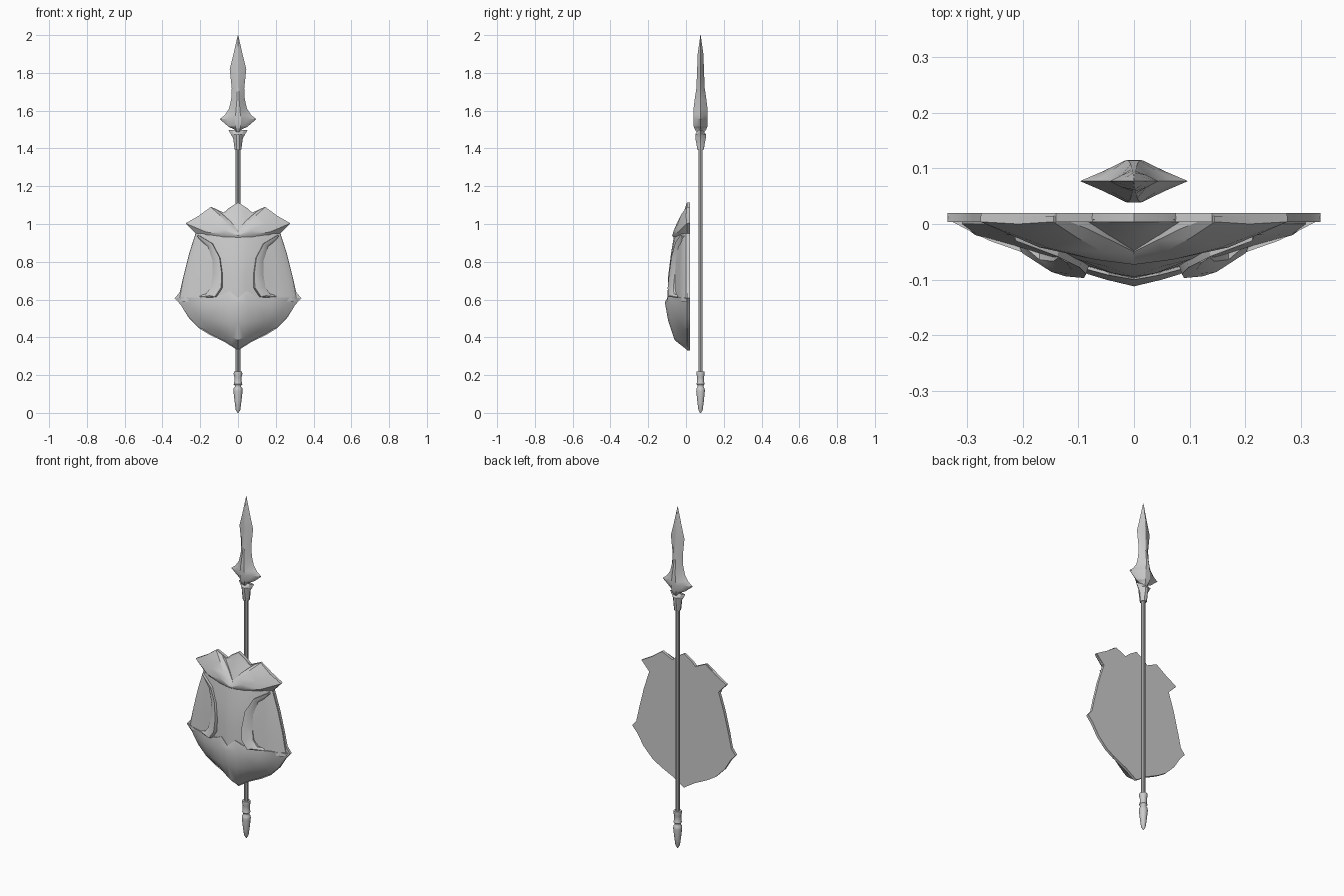
import bpy, bmesh, math

cube = bpy.data.objects.get("Cube")
if cube:
    bpy.data.objects.remove(cube, do_unlink=True)

steel = bpy.data.materials.new("grey_steel")
steel.use_nodes = True
GREY = (0.6, 0.6, 0.6, 1)
steel.diffuse_color = GREY
steel.node_tree.nodes["Principled BSDF"].inputs["Base Color"].default_value = GREY


def finish(name, bm, angle=30):
    bmesh.ops.recalc_face_normals(bm, faces=bm.faces)
    me = bpy.data.meshes.new(name)
    bm.to_mesh(me)
    bm.free()
    me.materials.append(steel)
    ob = bpy.data.objects.new(name, me)
    bpy.context.collection.objects.link(ob)
    bpy.ops.object.select_all(action='DESELECT')
    bpy.context.view_layer.objects.active = ob
    ob.select_set(True)
    bpy.ops.object.shade_smooth_by_angle(angle=math.radians(angle))
    return ob


def plate(name, rows, back=0.014, angle=30):
    """Grid of half-width points, mirrored in x and closed to a flat back."""
    bm = bmesh.new()
    for s in (1, -1):
        grid = [[bm.verts.new((s * x, y, z)) for x, y, z in row] for row in rows]
        for a, b in zip(grid, grid[1:]):
            for i in range(len(a) - 1):
                bm.faces.new((a[i], a[i + 1], b[i + 1], b[i]))
    bmesh.ops.remove_doubles(bm, verts=bm.verts, dist=1e-5)
    bmesh.ops.recalc_face_normals(bm, faces=bm.faces)
    rim = [e for e in bm.edges if e.is_boundary]
    geo = bmesh.ops.extrude_edge_only(bm, edges=rim)["geom"]
    for v in geo:
        if isinstance(v, bmesh.types.BMVert):
            v.co.y = back
    bmesh.ops.holes_fill(bm, edges=[e for e in bm.edges if e.is_boundary], sides=0)
    return finish(name, bm, angle)


def loft(name, rings, y0, angle=30):
    """Closed stack of equal-sized rings of (x, y, z) around the spear axis."""
    bm = bmesh.new()
    vs = [[bm.verts.new((x, y + y0, z)) for x, y, z in r] for r in rings]
    n = len(vs[0])
    for a, b in zip(vs, vs[1:]):
        for i in range(n):
            j = (i + 1) % n
            bm.faces.new((a[i], a[j], b[j], b[i]))
    bm.faces.new(vs[0])
    bm.faces.new(vs[-1])
    return finish(name, bm, angle)


def round_ring(r, z, n=10):
    return [(r * math.cos(2 * math.pi * i / n), r * math.sin(2 * math.pi * i / n), z)
            for i in range(n)]


def blade_ring(z, w, m, t, f, r):
    """Cross-section with side edge w, shoulder (m, t) and central ridge (f, r)."""
    q = [(w, 0), (m, t), (f, r)]
    half = q + [(-x, y) for x, y in reversed(q)]
    return [(x, y, z) for x, y in half + [(-x, -y) for x, y in half[1:-1]]]


# Flat back plate with the full shield outline
outline = [(0, 1.115), (0.05, 1.083), (0.075, 1.06), (0.14, 1.09), (0.205, 1.045),
           (0.275, 1.005), (0.225, 0.95), (0.26, 0.84), (0.29, 0.72), (0.308, 0.64),
           (0.335, 0.607), (0.302, 0.57), (0.262, 0.505), (0.205, 0.447),
           (0.15, 0.413), (0.07, 0.375), (0, 0.33)]
bm = bmesh.new()
loop = outline + [(-x, z) for x, z in reversed(outline[1:-1])]
face = bm.faces.new([bm.verts.new((x, 0.02, z)) for x, z in loop])
for v in bmesh.ops.extrude_face_region(bm, geom=[face])["geom"]:
    if isinstance(v, bmesh.types.BMVert):
        v.co.y = 0.004
finish("shield_back", bm)

# Domed shield body: height, then (x, y) from the centre to the edge
body = [
    (0.59, [(0, -.098), (.045, -.088), (.09, -.075), (.15, -.062), (.22, -.038), (.285, -.02), (.312, 0)]),
    (0.72, [(0, -.095), (.04, -.088), (.085, -.074), (.14, -.058), (.2, -.036), (.26, -.02), (.288, 0)]),
    (0.84, [(0, -.080), (.05, -.076), (.10, -.064), (.15, -.048), (.19, -.03), (.232, -.02), (.258, 0)]),
    (0.95, [(0, -.062), (.05, -.055), (.10, -.045), (.14, -.035), (.17, -.028), (.2, -.018), (.223, 0)]),
]
plate("shield_body", [[(x, y, z) for x, y in pts] for z, pts in body])

# Chin guard: keeled lower part with a notched lip and side points
plate("shield_chin", [
    [(0, -.100, .607), (.045, -.092, .645), (.09, -.080, .622), (.18, -.058, .612), (.26, -.03, .612), (.335, .008, .608)],
    [(0, -.112, .585), (.05, -.100, .585), (.10, -.085, .572), (.18, -.060, .565), (.25, -.03, .568), (.303, .004, .573)],
    [(0, -.095, .490), (.05, -.082, .485), (.09, -.070, .485), (.15, -.050, .490), (.21, -.025, .505), (.263, .005, .508)],
    [(0, -.060, .385), (.03, -.055, .400), (.06, -.045, .412), (.10, -.032, .430), (.15, -.015, .442), (.21, .005, .452)],
    [(0, .010, .330), (.035, .010, .353), (.07, .010, .375), (.11, .010, .395), (.155, .010, .416), (.204, .010, .447)],
])

# Raised crescents: inner x, z, outer x, z, crest depth
crescent = [(.205, .940, .215, .930, -.03), (.130, .895, .165, .875, -.058),
            (.090, .820, .140, .800, -.078), (.078, .730, .135, .730, -.09),
            (.082, .660, .145, .665, -.097), (.115, .612, .170, .630, -.094),
            (.180, .608, .210, .620, -.06)]
plate("shield_crescents", [
    [(a, y + .025, za), (a + .008, y, za + .003),
     ((a + c) / 2 + .006, y + .008, (za + zc) / 2), (c, y + .03, zc)]
    for a, za, c, zc, y in crescent])

# Centre collar behind the flaps
plate("shield_collar", [
    [(0, -.058, .935), (.03, -.052, .940), (.07, -.04, .955)],
    [(0, -.030, 1.02), (.045, -.02, 1.02), (.09, -.005, 1.03)],
    [(0, -.008, 1.075), (.04, -.002, 1.06), (.08, .005, 1.055)],
    [(0, .005, 1.113), (.05, .006, 1.082), (.076, .008, 1.060)],
])

# Flared collar flaps
plate("shield_flaps", [
    [(0, -.050, .965), (.040, -.030, 1.015), (.085, -.008, 1.055), (.125, .008, 1.083)],
    [(0, -.070, .945), (.055, -.050, 1.000), (.100, -.026, 1.050), (.145, .004, 1.090)],
    [(0, -.073, .938), (.070, -.064, .968), (.150, -.044, 1.000), (.208, .000, 1.043)],
    [(0, -.068, .932), (.080, -.060, .945), (.170, -.042, .958), (.276, .004, 1.003)],
    [(0, -.062, .926), (.080, -.050, .928), (.165, -.026, .938), (.225, .004, .950)],
])

# Spear
SY = 0.077
loft("spear_shaft", [round_ring(.012, .2), round_ring(.012, 1.42)], SY)
loft("spear_butt", [round_ring(r, z) for r, z in (
    (.003, 0), (.012, .015), (.018, .06), (.024, .115), (.023, .13), (.017, .137),
    (.017, .145), (.023, .152), (.019, .165), (.019, .190), (.023, .205), (.022, .218), (.012, .218))], SY, 40)

# Flared socket below the head
loft("spear_socket", [blade_ring(*p) for p in (
    (1.395, .018, .014, .012, .007, .018), (1.420, .021, .016, .014, .008, .021),
    (1.455, .026, .018, .016, .008, .028), (1.475, .038, .022, .016, .008, .028),
    (1.497, .050, .030, .006, .008, .012), (1.480, .012, .009, .008, .004, .010))], SY, 25)

# Winged spearhead
loft("spear_head", [blade_ring(*p) for p in (
    (1.475, .012, .010, .008, .006, .012), (1.500, .018, .014, .012, .010, .030),
    (1.515, .050, .030, .015, .014, .036), (1.555, .097, .055, .018, .016, .037),
    (1.577, .070, .042, .018, .013, .038), (1.610, .048, .030, .017, .010, .037),
    (1.660, .036, .024, .014, .006, .031), (1.720, .033, .022, .011, .004, .022),
    (1.820, .044, .022, .011, .003, .018), (1.900, .024, .012, .008, .002, .015),
    (2.000, .001, .0007, .0005, .0003, .001))], SY, 25)
